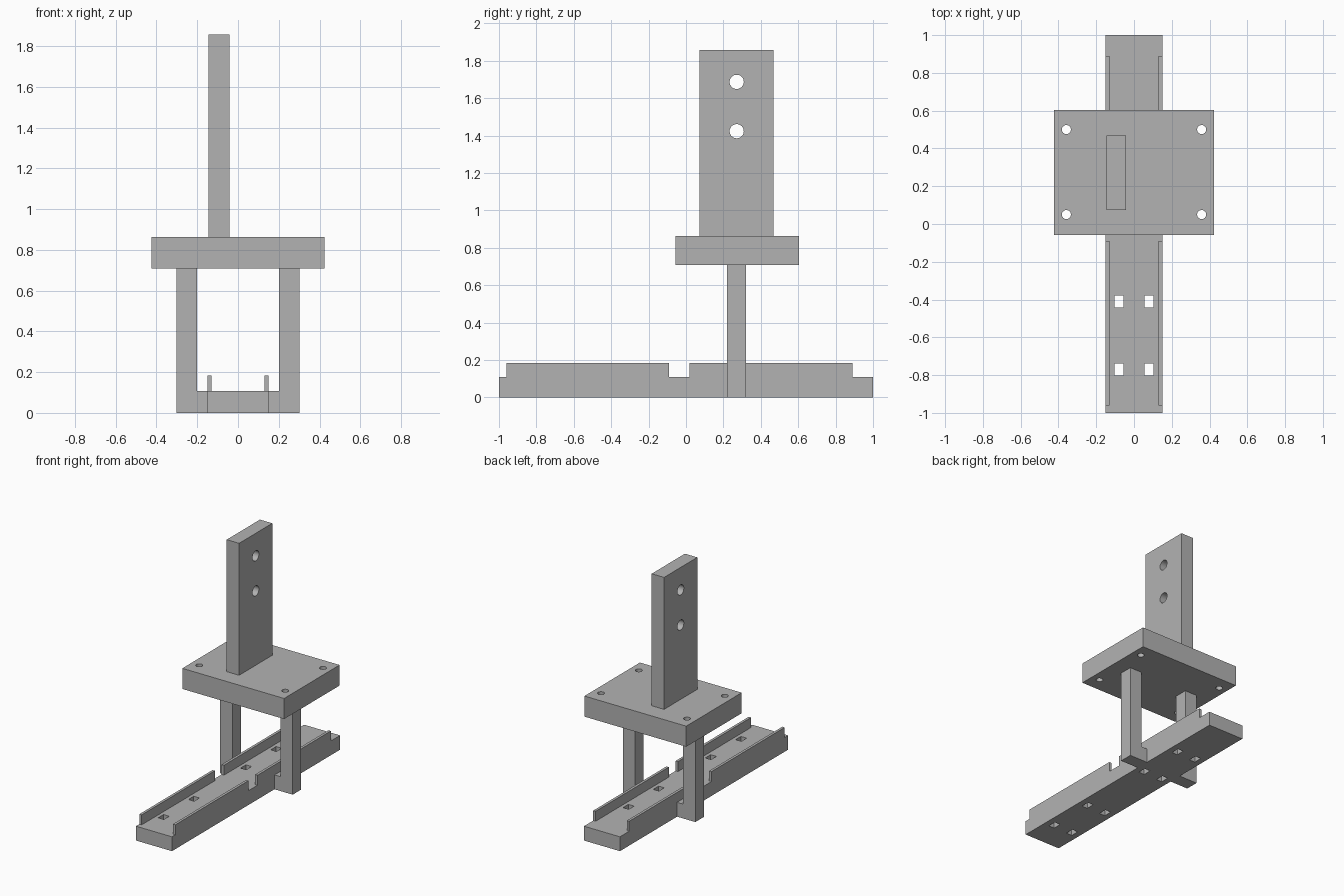
import bpy
import bmesh

default = bpy.data.objects.get("Cube")
if default:
    bpy.data.objects.remove(default, do_unlink=True)

GREY = (0.45, 0.45, 0.45, 1.0)
grey = bpy.data.materials.new("plain grey")
grey.use_nodes = True
grey.diffuse_color = GREY
grey.node_tree.nodes["Principled BSDF"].inputs["Base Color"].default_value = GREY


def make_object(name, bm):
    bmesh.ops.recalc_face_normals(bm, faces=bm.faces)
    mesh = bpy.data.meshes.new(name)
    bm.to_mesh(mesh)
    bm.free()
    mesh.materials.append(grey)
    obj = bpy.data.objects.new(name, mesh)
    bpy.context.collection.objects.link(obj)
    return obj


def box(name, x, y, z):
    """Box spanning the given (low, high) range on each axis."""
    bm = bmesh.new()
    bmesh.ops.create_cube(bm, size=1)
    for v in bm.verts:
        v.co = [lo + (c + 0.5) * (hi - lo) for c, (lo, hi) in zip(v.co, (x, y, z))]
    return make_object(name, bm)


def rod(name, centre, radius, length, axis="z"):
    bm = bmesh.new()
    bmesh.ops.create_cone(bm, cap_ends=True, segments=32, radius1=radius,
                          radius2=radius, depth=length)
    obj = make_object(name, bm)
    obj.location = centre
    if axis == "x":
        obj.rotation_euler.y = 1.570796
    return obj


def extrude_profile(name, profile, y0, y1):
    """Extrude an (x, z) outline along y."""
    bm = bmesh.new()
    face = bm.faces.new([bm.verts.new((x, y0, z)) for x, z in profile])
    geom = bmesh.ops.extrude_face_region(bm, geom=[face])["geom"]
    bmesh.ops.translate(bm, vec=(0, y1 - y0, 0),
                        verts=[g for g in geom if isinstance(g, bmesh.types.BMVert)])
    return make_object(name, bm)


def cut(target, cutters):
    """Subtract the cutters from the target, then discard them."""
    bpy.context.view_layer.objects.active = target
    for cutter in cutters:
        cutter.hide_render = True
        mod = target.modifiers.new("cut", "BOOLEAN")
        mod.operation = "DIFFERENCE"
        mod.solver = "EXACT"
        mod.object = cutter
        bpy.ops.object.modifier_apply(modifier=mod.name)
        bpy.data.objects.remove(cutter, do_unlink=True)


def smooth_holes(obj):
    bpy.ops.object.select_all(action="DESELECT")
    obj.select_set(True)
    bpy.context.view_layer.objects.active = obj
    bpy.ops.object.shade_smooth_by_angle()


HALF, FLOOR, RIM = 0.15, 0.108, 0.183
DECK_LOW, DECK_TOP = 0.708, 0.863

# Channel rail: block with a trough, gaps in the side lips and square slots
rail = box("channel_rail", (-HALF, HALF), (-1, 1), (0, RIM))
cutters = [box("trough_cutter", (-0.13, 0.13), (-1.1, 1.1), (FLOOR, 0.3))]
for y in ((-1.1, -0.96), (-0.09, 0.018), (0.89, 1.1)):
    cutters.append(box("lip_gap_cutter", (-0.3, 0.3), y, (FLOOR, 0.3)))
for x in (-0.08, 0.08):
    for y in (-0.77, -0.41, 0.21, 0.57):
        cutters.append(box("slot_cutter", (x - 0.024, x + 0.024),
                           (y - 0.032, y + 0.032), (-0.1, 0.3)))
cut(rail, cutters)

# L-shaped posts rising from each side of the rail
for name, side in (("left_post", 1), ("right_post", -1)):
    outline = [(HALF, 0), (0.302, 0), (0.302, DECK_LOW), (0.2, DECK_LOW),
               (0.2, FLOOR), (HALF, FLOOR)]
    extrude_profile(name, [(side * x, z) for x, z in outline], 0.22, 0.32)

# Deck plate with a bolt hole in each corner
deck = box("deck_plate", (-0.424, 0.424), (-0.057, 0.603), (DECK_LOW, DECK_TOP))
cut(deck, [rod("bolt_hole_cutter", (x, y, 0.8), 0.024, 0.5)
           for x in (-0.358, 0.358) for y in (0.05, 0.5)])
smooth_holes(deck)

# Upright plate with two cross holes
upright = box("upright_plate", (-0.145, -0.042), (0.073, 0.468), (DECK_TOP, 1.857))
cut(upright, [rod("cross_hole_cutter", (-0.09, 0.271, z), 0.038, 0.5, "x")
              for z in (1.423, 1.687)])
smooth_holes(upright)
